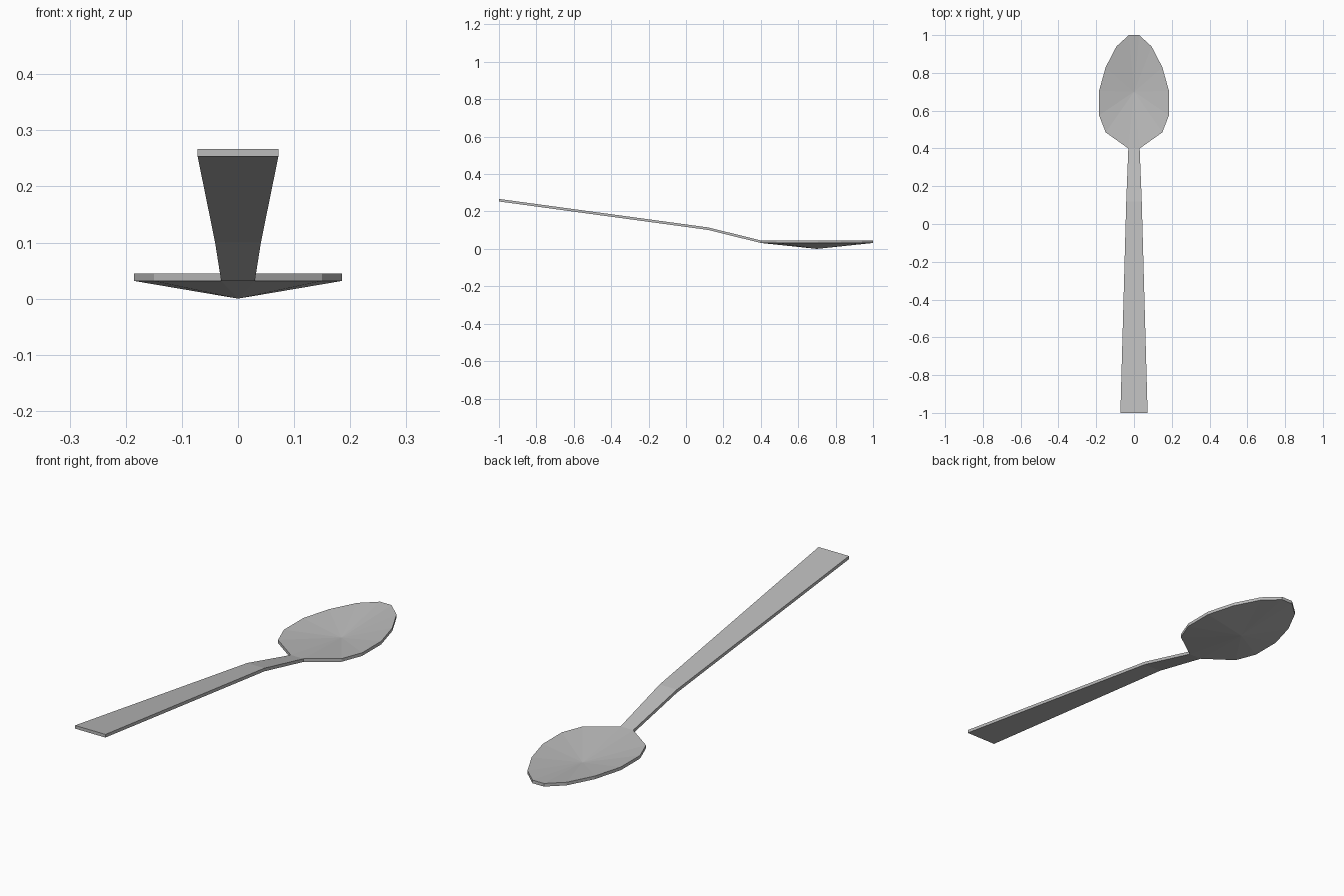
import bpy, bmesh

if "Cube" in bpy.data.objects:
    bpy.data.objects.remove(bpy.data.objects["Cube"])

T = 0.0135  # sheet thickness

steel = bpy.data.materials.new("grey steel")
steel.diffuse_color = (0.5, 0.5, 0.5, 1)
steel.use_nodes = True
steel.node_tree.nodes["Principled BSDF"].inputs["Base Color"].default_value = steel.diffuse_color


def finish(name, bm):
    bmesh.ops.recalc_face_normals(bm, faces=bm.faces)
    mesh = bpy.data.meshes.new(name)
    bm.to_mesh(mesh)
    bm.free()
    mesh.materials.append(steel)
    bpy.context.collection.objects.link(bpy.data.objects.new(name, mesh))


# Bowl: faceted dish, fan from the rim down to one low centre point
half = [(0.03, 0.40), (0.15, 0.485), (0.185, 0.575), (0.185, 0.705),
        (0.15, 0.83), (0.093, 0.94), (0.027, 1.0)]
outline = half + [(-x, y) for x, y in reversed(half)]
n = len(outline)
bm = bmesh.new()
low = [bm.verts.new((x, y, 0.0315)) for x, y in outline]
top = [bm.verts.new((x, y, 0.0315 + T)) for x, y in outline]
low_mid = bm.verts.new((0, 0.7, 0.0))
top_mid = bm.verts.new((0, 0.7, T))
for i in range(n):
    j = (i + 1) % n
    bm.faces.new((low[i], low[j], low_mid))
    bm.faces.new((top[i], top[j], top_mid))
    if j:  # the neck edge stays open where the handle joins
        bm.faces.new((low[i], low[j], top[j], top[i]))
finish("bowl", bm)

# Handle: flat tapered strip with one bend (y, half width, underside z)
stations = [(0.40, 0.03, 0.0315), (0.12, 0.041, 0.101), (-1.0, 0.072, 0.2535)]
bm = bmesh.new()
rings = [[bm.verts.new(p) for p in ((-w, y, z), (w, y, z), (w, y, z + T), (-w, y, z + T))]
         for y, w, z in stations]
for a, b in zip(rings, rings[1:]):
    for i in range(4):
        j = (i + 1) % 4
        bm.faces.new((a[i], a[j], b[j], b[i]))
bm.faces.new(rings[-1])
finish("handle", bm)
